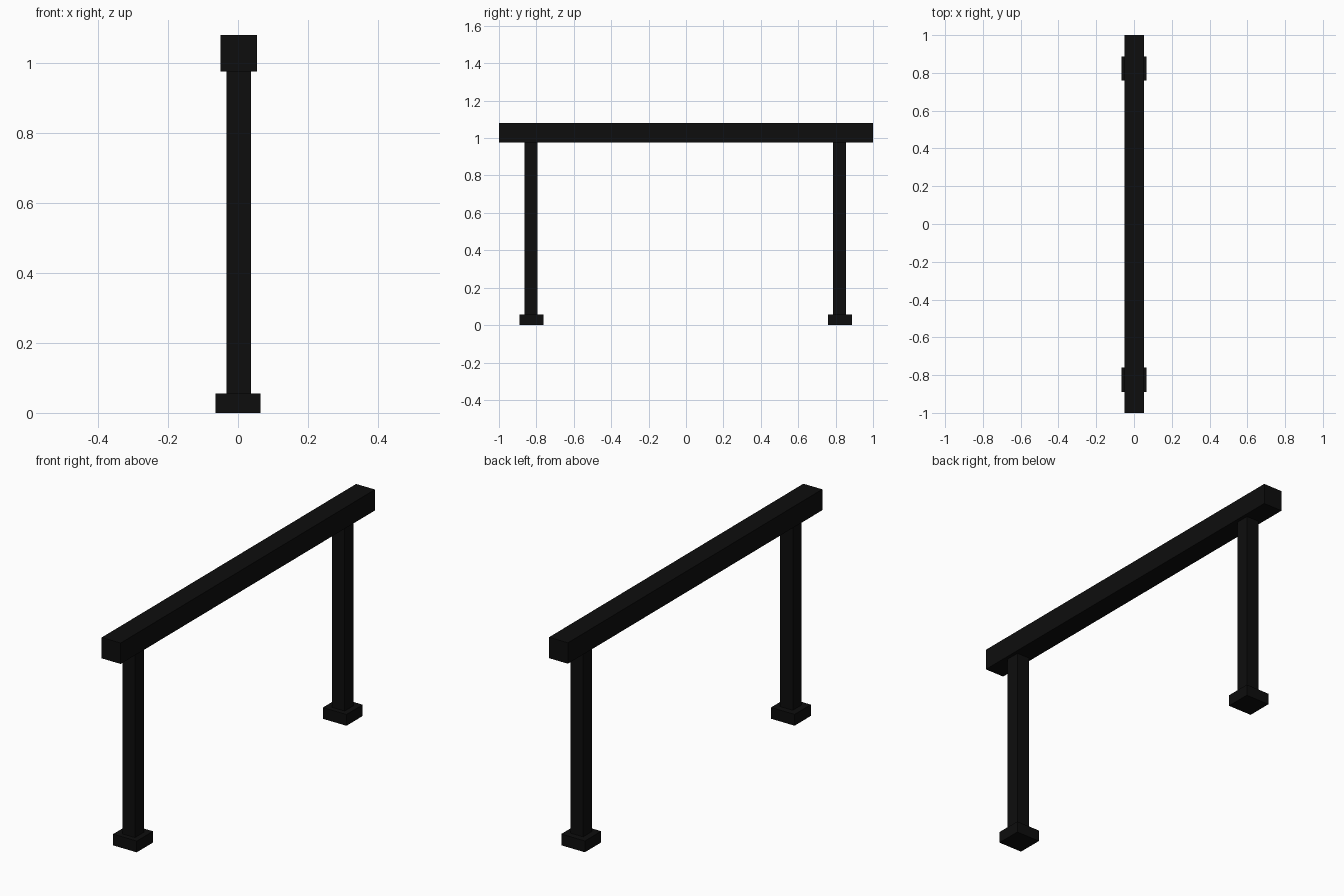
import bpy

if "Cube" in bpy.data.objects:
    bpy.data.objects.remove(bpy.data.objects["Cube"])

black = bpy.data.materials.new("black_paint")
black.diffuse_color = (0.004, 0.004, 0.004, 1)
black.use_nodes = True
black.node_tree.nodes["Principled BSDF"].inputs["Base Color"].default_value = black.diffuse_color


def box(name, x, y, z0, z1, sx, sy):
    """Axis-aligned box between heights z0 and z1."""
    bpy.ops.mesh.primitive_cube_add(size=1, location=(x, y, (z0 + z1) / 2))
    ob = bpy.context.object
    ob.name = name
    ob.scale = (sx, sy, z1 - z0)
    bpy.ops.object.transform_apply(location=False, rotation=False, scale=True)
    ob.data.materials.append(black)
    return ob


RAIL_BOTTOM, RAIL_TOP, FOOT_TOP = 0.977, 1.081, 0.056

# Top rail
box("top_rail", 0.002, 0, RAIL_BOTTOM, RAIL_TOP, 0.104, 2.0)

# Posts and base feet at both ends
for label, foot_y, post_y in (("front", -0.825, -0.828), ("back", 0.824, 0.821)):
    box(label + "_foot", 0, foot_y, 0, FOOT_TOP, 0.13, 0.128)
    box(label + "_post", 0.002, post_y, FOOT_TOP, RAIL_BOTTOM, 0.07, 0.07)
